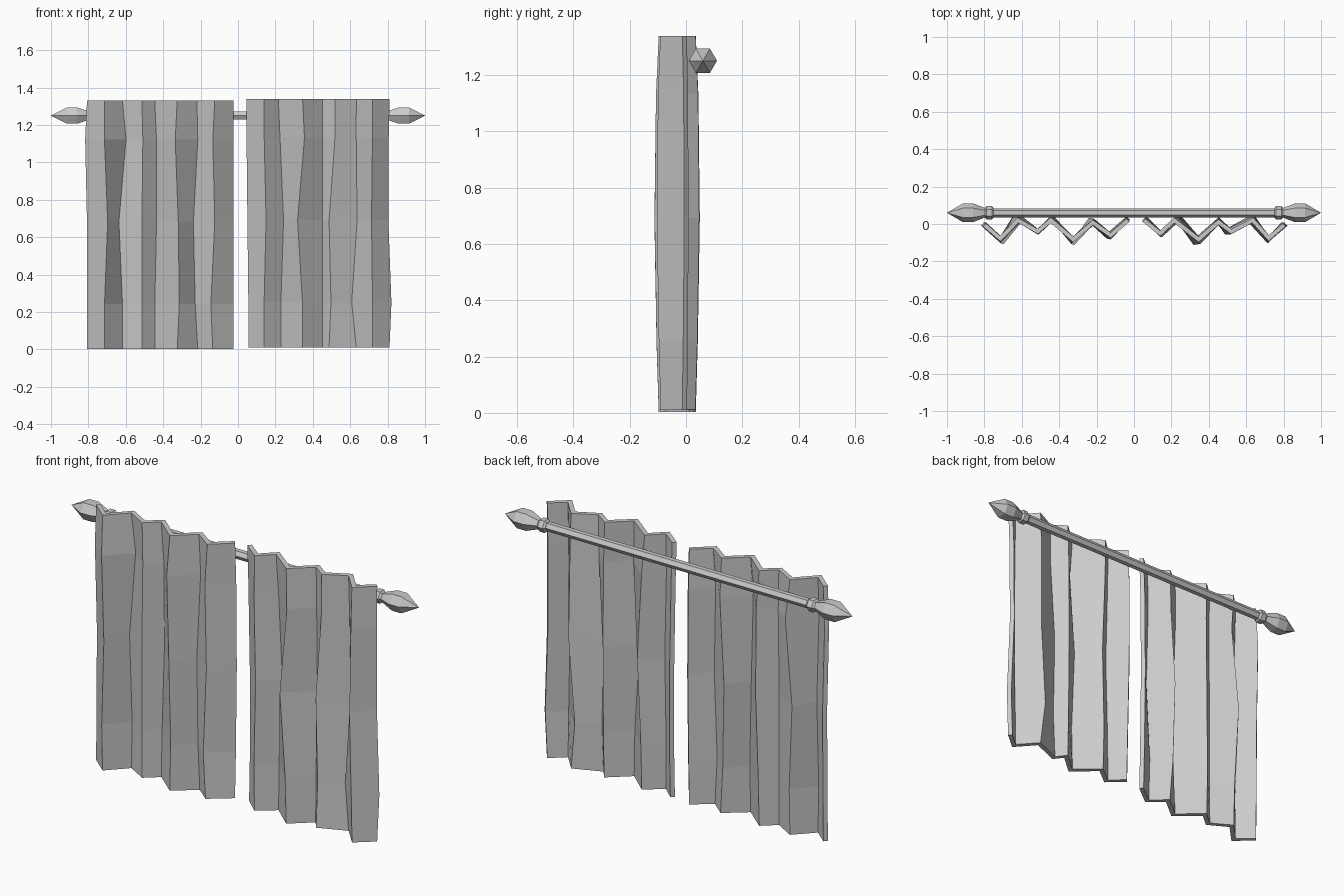
import bpy, bmesh, math

if "Cube" in bpy.data.objects:
    bpy.data.objects.remove(bpy.data.objects["Cube"])

ROD_Y, ROD_Z = 0.06, 1.25
ROWS = [0.0, 0.24, 0.68, 1.12, 1.327]      # heights of the cloth rows
BULGE = [1.0, 1.13, 1.26, 1.17, 1.0]       # fold depth at each row


def add_object(name, bm):
    bmesh.ops.recalc_face_normals(bm, faces=bm.faces)
    mesh = bpy.data.meshes.new(name)
    bm.to_mesh(mesh)
    bm.free()
    obj = bpy.data.objects.new(name, mesh)
    bpy.context.collection.objects.link(obj)
    return obj


def lathe_x(name, profile, sides=6):
    """Revolve (x, radius) points about the rod axis."""
    bm = bmesh.new()
    rings = []
    for x, r in profile:
        rings.append([bm.verts.new((x, ROD_Y + r * math.cos(math.tau * k / sides),
                                    ROD_Z + r * math.sin(math.tau * k / sides)))
                      for k in range(sides)])
    for a, b in zip(rings, rings[1:]):
        for k in range(sides):
            j = (k + 1) % sides
            bm.faces.new((a[k], a[j], b[j], b[k]))
    for end in (rings[0], rings[-1]):
        bm.faces.new(end)
    bmesh.ops.remove_doubles(bm, verts=bm.verts, dist=0.0005)
    return add_object(name, bm)


def curtain(name, folds, sway, base):
    """Pleated sheet: folds are (x, y); sway shifts the fold x on the inner rows."""
    bm = bmesh.new()
    grid = []
    for i, (z, bulge) in enumerate(zip(ROWS, BULGE)):
        row = []
        for (x, y), s in zip(folds, sway):
            row.append(bm.verts.new((x + s[i] / 100, (y + 0.03) * bulge - 0.03, base + z + 0.003)))
        grid.append(row)
    for a, b in zip(grid, grid[1:]):
        for k in range(len(a) - 1):
            bm.faces.new((a[k], a[k + 1], b[k + 1], b[k]))
    obj = add_object(name, bm)
    mod = obj.modifiers.new("thickness", "SOLIDIFY")
    mod.thickness = 0.022
    mod.offset = 0
    mod.use_even_offset = True
    return obj


# Rod
lathe_x("curtain_rod", [(-0.84, 0.024), (0.84, 0.024)])

# Collars and pointed finials at both ends
for side, s in (("left", -1), ("right", 1)):
    lathe_x("collar_" + side, [(s * x, r) for x, r in
            [(0.75, 0.026), (0.76, 0.035), (0.788, 0.035), (0.798, 0.026)]])
    lathe_x("finial_" + side, [(s * x, r) for x, r in
            [(0.795, 0.025), (0.86, 0.05), (0.915, 0.05), (1.0, 0.0001)]])

# Left curtain
curtain("curtain_left",
        [(-0.80, -0.005), (-0.715, -0.078), (-0.62, 0.02), (-0.515, -0.04), (-0.445, 0.02),
         (-0.325, -0.082), (-0.22, 0.008), (-0.125, -0.06), (-0.032, 0.02)],
        [(0, 0, 0, -1, 0), (0, 0, 1.6, 0, 0), (0, 0, -2, 2, 0), (0, 0, 0, 0.5, 0),
         (0, 0, 1, 1, 0), (0, 1, 0.5, -1, 0), (0.5, -1, -2, 0.5, 0), (-1, -2, 0, -1, 0),
         (0, 0, 0, 0, 0)], 0.0)

# Right curtain
curtain("curtain_right",
        [(0.053, 0.02), (0.14, -0.05), (0.215, 0.02), (0.345, -0.082), (0.452, 0.01),
         (0.52, -0.04), (0.635, 0.02), (0.72, -0.075), (0.803, -0.005)],
        [(1, 1, 0.5, 0, 0), (0, 0, 1, 0, 0), (1.5, 1.5, 3, 1, 0), (0, 0, -2.5, 1, 0),
         (0, 0, 0, 0, 0), (-3, -2, -3, 0, 0), (0, -2.5, 0.5, 0, 0), (0, 0, -0.5, 0, 0),
         (0, 1, -0.7, -0.5, 0)], 0.008)
